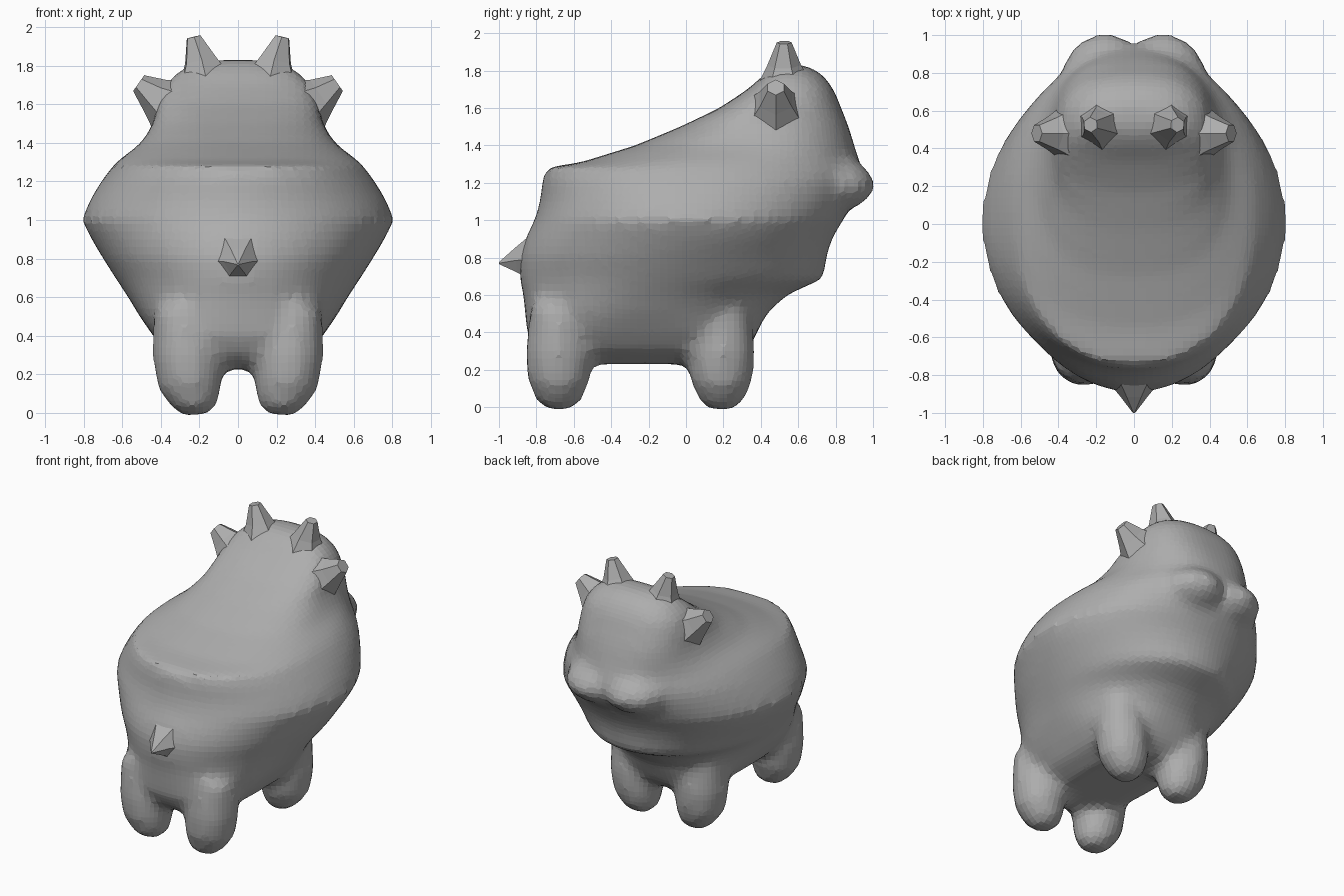
import bpy, bmesh, math
from mathutils import Vector

default = bpy.data.objects.get("Cube")
if default:
    bpy.data.objects.remove(default, do_unlink=True)

grey = bpy.data.materials.new("clay grey")
grey.use_nodes = True
colour = (0.42, 0.42, 0.42, 1)
grey.diffuse_color = colour
grey.node_tree.nodes["Principled BSDF"].inputs["Base Color"].default_value = colour


def skin_rings(bm, rings):
    """Join equal rings of points into one closed solid."""
    loops = [[bm.verts.new(p) for p in ring] for ring in rings]
    count = len(loops[0])
    for low, high in zip(loops, loops[1:]):
        for i in range(count):
            j = (i + 1) % count
            bm.faces.new((low[i], low[j], high[j], high[i]))
    bm.faces.new(loops[0][::-1])
    bm.faces.new(loops[-1])


def add_tube(bm, stations, sides, turn=0.0):
    """Tapered round solid through (centre, radius) stations."""
    axis = Vector(stations[-1][0]) - Vector(stations[0][0])
    spin = axis.to_track_quat("Z", "Y")
    rings = []
    for centre, radius in stations:
        ring = []
        for i in range(sides):
            a = math.tau * i / sides + turn
            offset = Vector((math.cos(a), math.sin(a), 0)) * radius
            ring.append(Vector(centre) + spin @ offset)
        rings.append(ring)
    skin_rings(bm, rings)


def finish(name, bm):
    bmesh.ops.recalc_face_normals(bm, faces=bm.faces[:])
    mesh = bpy.data.meshes.new(name)
    bm.to_mesh(mesh)
    bm.free()
    mesh.materials.append(grey)
    obj = bpy.data.objects.new(name, mesh)
    bpy.context.scene.collection.objects.link(obj)
    return obj


def signed_power(v, p):
    return math.copysign(abs(v) ** p, v)


def body_slice(z, back, mid, front, width, back_power, front_power, count=56):
    """Rounded horizontal outline with separate front and back curvature."""
    ring = []
    for i in range(count):
        a = math.tau * i / count
        c, s = math.cos(a), math.sin(a)
        power, depth = (front_power, front - mid) if s > 0 else (back_power, mid - back)
        ring.append((width * signed_power(c, 2 / power),
                     mid + depth * signed_power(s, 2 / power), z))
    return ring


# Body and head: height, tail end, widest point, head end, half width, roundness
slices = [
    (.23, -.7, -.2, .25, .22, 3, 3),
    (.3, -.8, -.2, .33, .36, 3, 3),
    (.4, -.85, -.2, .38, .44, 3, 3),
    (.5, -.86, -.2, .43, .51, 2.5, 2.3),
    (.6, -.87, -.15, .54, .57, 2.2, 2),
    (.69, -.89, -.1, .74, .63, 2, 2),
    (.8, -.89, -.05, .75, .7, 2, 2),
    (.9, -.86, 0, .78, .76, 2, 2),
    (1, -.81, 0, .84, .81, 2, 2),
    (1.1, -.78, 0, .9, .77, 2, 2),
    (1.2, -.77, .05, .94, .71, 2.1, 2),
    (1.28, -.75, .08, .94, .65, 2.2, 2),
    (1.31, -.56, .1, .93, .62, 2.4, 2),
    (1.4, -.27, .25, .9, .5, 2.6, 2.4),
    (1.5, -.03, .4, .87, .44, 2.6, 2.6),
    (1.6, .18, .45, .83, .42, 2.6, 2.6),
    (1.7, .33, .5, .79, .38, 2.6, 2.6),
    (1.78, .42, .53, .73, .3, 2.4, 2.4),
    (1.83, .5, .56, .64, .18, 2, 2),
]
bm = bmesh.new()
skin_rings(bm, [body_slice(*s) for s in slices])

for side in (-1, 1):
    # Muzzle lobes
    lobe = bmesh.ops.create_uvsphere(bm, u_segments=24, v_segments=16, radius=1)["verts"]
    bmesh.ops.scale(bm, vec=(.24, .26, .15), verts=lobe)
    bmesh.ops.translate(bm, vec=(side * .15, .75, 1.19), verts=lobe)
    # Four stubby legs
    for y in (-.68, .19):
        leg = [(.21, -.01, .07), (.22, .04, .125), (.25, .15, .17),
               (.265, .3, .18), (.29, .55, .15)]
        add_tube(bm, [((side * x, y, z), r) for x, z, r in leg], 16)

body = finish("body", bm)
remesh = body.modifiers.new("blend", "REMESH")
remesh.mode = "VOXEL"
remesh.voxel_size = 0.04
relax = body.modifiers.new("relax", "SMOOTH")
relax.factor = 0.5
relax.iterations = 5

# Horns and ears: short faceted stubs flaring into the head
for side, label in ((-1, "right"), (1, "left")):
    bm = bmesh.new()
    add_tube(bm, [((side * .17, .53, 1.7), .16), ((side * .195, .525, 1.83), .09),
                  ((side * .23, .525, 1.95), .04)], 6)
    finish(label + "_horn", bm)
    bm = bmesh.new()
    add_tube(bm, [((side * .33, .48, 1.58), .17), ((side * .43, .48, 1.645), .1),
                  ((side * .515, .48, 1.71), .05)], 6, math.pi / 6)
    finish(label + "_ear", bm)

# Tail: small spike
bm = bmesh.new()
add_tube(bm, [((0, -.82, .79), .15), ((0, -.91, .785), .075), ((0, -1, .77), .006)], 6)
finish("tail", bm)
